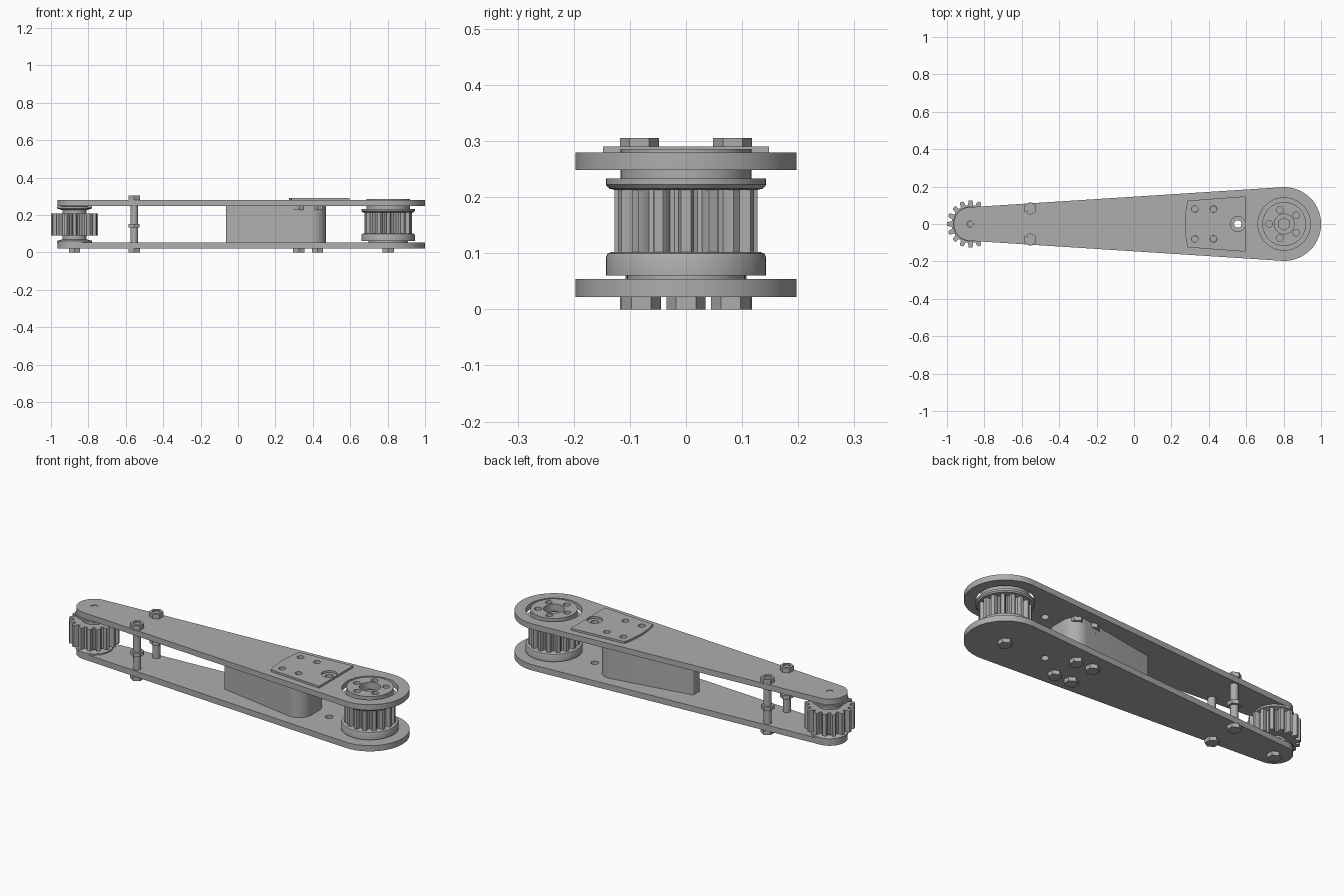
import bpy
import bmesh
from math import sin, cos, tau, radians, acos
from mathutils import Vector
from mathutils.geometry import convex_hull_2d

if "Cube" in bpy.data.objects:
    bpy.data.objects.remove(bpy.data.objects["Cube"])

grey = bpy.data.materials.new("machined_grey")
grey.use_nodes = True
tone = (0.42, 0.42, 0.42, 1)
grey.diffuse_color = tone
grey.node_tree.nodes["Principled BSDF"].inputs["Base Color"].default_value = tone

BIG = (0.803, 0)
SMALL = (-0.874, 0)
POSTS = [(-0.555, s * 0.083) for s in (-1, 1)]
SCREWS = [(x, s * 0.08) for x in (0.325, 0.425) for s in (-1, 1)]
PEEP = (0.555, 0)
# Plate heights
LOW, LOW_TOP, HIGH, HIGH_TOP = 0.022, 0.054, 0.248, 0.279


def circle(c, r, n=32, turn=0.0):
    return [(c[0] + r * cos(turn + tau * i / n), c[1] + r * sin(turn + tau * i / n))
            for i in range(n)]


def hull(points):
    return [points[i] for i in convex_hull_2d([Vector(p) for p in points])]


def finish(name, mesh, z=0.0, at=(0, 0)):
    obj = bpy.data.objects.new(name, mesh)
    obj.location = (at[0], at[1], z)
    bpy.context.collection.objects.link(obj)
    mesh.materials.clear()
    mesh.materials.append(grey)
    bpy.ops.object.select_all(action='DESELECT')
    obj.select_set(True)
    bpy.context.view_layer.objects.active = obj
    bpy.ops.object.shade_smooth_by_angle(angle=radians(32))
    return obj


def prism(name, loops, z0, z1):
    """Extrude an outline; every further loop is a hole."""
    curve = bpy.data.curves.new(name, 'CURVE')
    curve.dimensions = '2D'
    curve.fill_mode = 'BOTH'
    curve.extrude = (z1 - z0) / 2
    for loop in loops:
        spline = curve.splines.new('POLY')
        spline.points.add(len(loop) - 1)
        for point, (x, y) in zip(spline.points, loop):
            point.co = (x, y, 0, 1)
        spline.use_cyclic_u = True
    temp = bpy.data.objects.new(name + "_curve", curve)
    mesh = bpy.data.meshes.new_from_object(temp)
    bpy.data.objects.remove(temp)
    bm = bmesh.new()
    bm.from_mesh(mesh)
    bmesh.ops.remove_doubles(bm, verts=bm.verts, dist=1e-5)
    bmesh.ops.recalc_face_normals(bm, faces=bm.faces)
    bm.to_mesh(mesh)
    bm.free()
    return finish(name, mesh, (z0 + z1) / 2)


def lathe(name, at, profile, n=48):
    """Turn a closed-at-the-axis (radius, height) profile."""
    bm = bmesh.new()
    rings = [[bm.verts.new((x, y, z)) for x, y in circle((0, 0), r, n)]
             for r, z in profile]
    for a, b in zip(rings, rings[1:]):
        for i in range(n):
            j = (i + 1) % n
            bm.faces.new((a[i], a[j], b[j], b[i]))
    bm.faces.new(rings[0][::-1])
    bm.faces.new(rings[-1])
    mesh = bpy.data.meshes.new(name)
    bm.to_mesh(mesh)
    bm.free()
    return finish(name, mesh, at=at)


def rod(name, at, r, z0, z1):
    lathe(name, at, [(r, z0), (r, z1)], 24)


def hexagon(name, at, z0, z1, bore=0.0, r=0.035):
    loops = [circle(at, r, 6, tau / 4)]
    if bore:
        loops.append(circle(at, bore, 20))
    prism(name, loops, z0, z1)


def gear(c, teeth, root, tip):
    # Flat-topped teeth with rounded shoulders and scooped gaps
    shape = [(-0.5, 0), (-0.31, 0.12), (-0.25, 0.75), (-0.17, 1),
             (0.17, 1), (0.25, 0.75), (0.31, 0.12)]
    points = []
    for i in range(teeth):
        for t, h in shape:
            a, r = tau * (i + t) / teeth, root + (tip - root) * h
            points.append((c[0] + r * cos(a), c[1] + r * sin(a)))
    return points


# Side plates
outline = hull(circle(BIG, 0.197, 96) + circle(SMALL, 0.09, 64))
bore = circle(PEEP, 0.02, 20)
prism("lower_plate", [outline, bore], LOW, LOW_TOP)
prism("upper_plate", [outline, bore, circle(BIG, 0.14, 64), circle(SMALL, 0.018, 20)]
      + [circle(p, 0.018, 20) for p in SCREWS], HIGH, HIGH_TOP)

# Cover plate with a bowed inner edge
bow = [(0.272 + 0.015 * t * t, -0.125 * t) for t in [i / 8 - 1 for i in range(17)]]
prism("cover_plate", [[(0.597, 0.148)] + bow + [(0.597, -0.148)], circle(PEEP, 0.04)]
      + [circle(p, 0.018, 20) for p in SCREWS], HIGH_TOP, 0.29)

# Tapered spacer block between the plates
corners = []
for s in (-1, 1):
    corners += circle((-0.055, s * 0.022), 0.01, 16) + circle((0.397, s * 0.035), 0.073, 48)
prism("spacer_block", [hull(corners)], LOW_TOP, HIGH)

# Large flanged pulley
prism("large_pulley_teeth", [gear(BIG, 16, 0.104, 0.128)], 0.098, 0.216)
lathe("large_pulley_lower_flange", BIG,
      [(0.105, LOW_TOP), (0.105, 0.06), (0.143, 0.06), (0.143, 0.092),
       (0.14, 0.099), (0.133, 0.102)])
lathe("large_pulley_upper_flange", BIG,
      [(0.128, 0.213), (0.137, 0.215), (0.143, 0.222), (0.143, 0.233)])
prism("large_pulley_hub", [circle(BIG, 0.117, 48), circle(BIG, 0.053)]
      + [circle((BIG[0] + 0.08 * cos(tau * (i + 0.5) / 5),
                 BIG[1] + 0.08 * sin(tau * (i + 0.5) / 5)), 0.018, 20)
         for i in range(5)], 0.233, 0.286)
hexagon("large_pulley_nut", BIG, 0.233, 0.258, 0.018)
rod("large_pulley_axle", BIG, 0.018, LOW, 0.262)

# Small drive pulley
prism("small_pulley_teeth", [gear(SMALL, 16, 0.1, 0.127)], 0.09, 0.209)
lathe("small_pulley_lower_collar", SMALL,
      [(0.094, LOW_TOP), (0.094, 0.062), (0.065, 0.07), (0.065, 0.09)])
lathe("small_pulley_upper_collar", SMALL,
      [(0.065, 0.209), (0.065, 0.226), (0.094, 0.235), (0.094, 0.245), (0.06, HIGH)])
rod("small_pulley_axle", SMALL, 0.0175, LOW, 0.276)

# Bolt heads under the lower plate
for i, p in enumerate([BIG, SMALL] + POSTS + SCREWS):
    hexagon(f"bolt_head_{i + 1}", p, 0, LOW)

# Spacer posts with collars and top nuts
for (x, y), side in zip(POSTS, ("right", "left")):
    rod(f"post_{side}", (x, y), 0.02, LOW, 0.297)
    hexagon(f"post_collar_{side}", (x, y), 0.132, 0.153, r=0.034)
    hexagon(f"post_nut_{side}", (x, y), HIGH_TOP, 0.305, 0.02)

# Cover screws with nuts below the upper plate
for i, p in enumerate(SCREWS):
    rod(f"cover_screw_{i + 1}", p, 0.0175, 0.2, 0.272)
    hexagon(f"cover_nut_{i + 1}", p, 0.226, HIGH)
